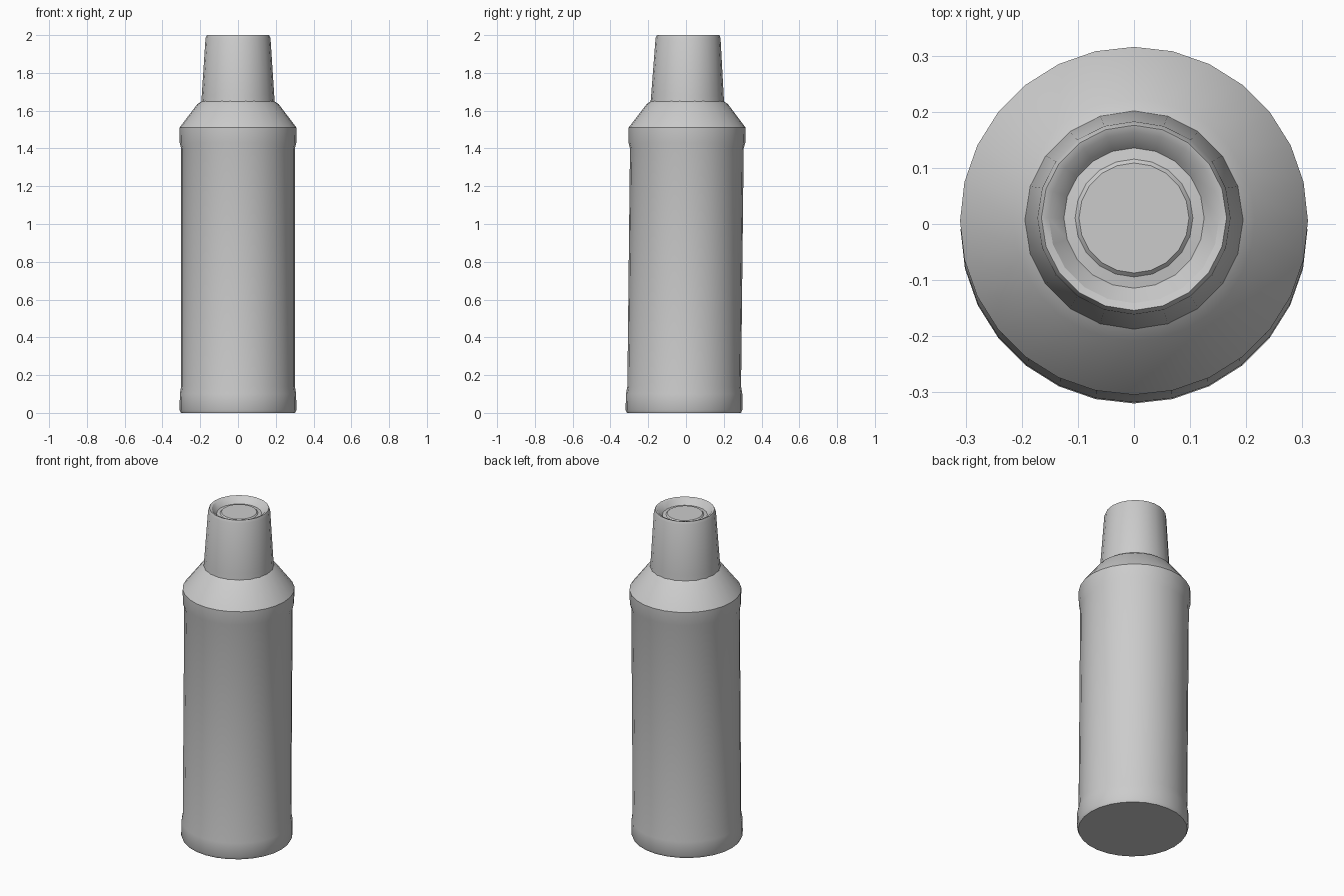
import bpy
import bmesh
import math

cube = bpy.data.objects.get("Cube")
if cube:
    bpy.data.objects.remove(cube, do_unlink=True)

grey = bpy.data.materials.new("plain grey")
grey.use_nodes = True
colour = (0.6, 0.6, 0.6, 1)
grey.diffuse_color = colour
grey.node_tree.nodes["Principled BSDF"].inputs["Base Color"].default_value = colour

LEAN = 0.011  # the bottle tips slightly backwards


def lathe(name, profile, sides):
    """Revolve (radius, z) points, closing any end that has a radius."""
    bm = bmesh.new()
    rings = []
    for r, z in profile:
        ring = []
        for i in range(sides):
            a = math.tau * i / sides
            y = r * math.sin(a) + LEAN * (z - 1)
            ring.append(bm.verts.new((r * math.cos(a), y, z)))
        rings.append(ring)
    for low, high in zip(rings, rings[1:]):
        for i in range(sides):
            j = (i + 1) % sides
            bm.faces.new((low[i], low[j], high[j], high[i]))
    bm.faces.new(rings[0][::-1])
    bm.faces.new(rings[-1])
    mesh = bpy.data.meshes.new(name)
    bm.to_mesh(mesh)
    bm.free()
    mesh.materials.append(grey)
    obj = bpy.data.objects.new(name, mesh)
    bpy.context.collection.objects.link(obj)
    bpy.ops.object.select_all(action="DESELECT")
    obj.select_set(True)
    bpy.context.view_layer.objects.active = obj
    bpy.ops.object.shade_smooth_by_angle(angle=math.radians(32))
    return obj


# Body with a raised foot band, a raised shoulder band and a sloped shoulder
lathe("bottle_body", [
    (0.302, 0.0), (0.309, 0.015), (0.308, 0.10), (0.301, 0.14),
    (0.301, 1.40), (0.309, 1.43), (0.310, 1.51),
    (0.215, 1.635), (0.185, 1.655),
], 28)

# Tapered cap with a shallow dished top and a raised centre disc
lathe("cap", [
    (0.195, 1.642), (0.192, 1.68), (0.172, 1.985), (0.165, 2.0),
    (0.152, 1.996), (0.125, 1.965), (0.105, 1.968), (0.098, 1.975),
], 20)
